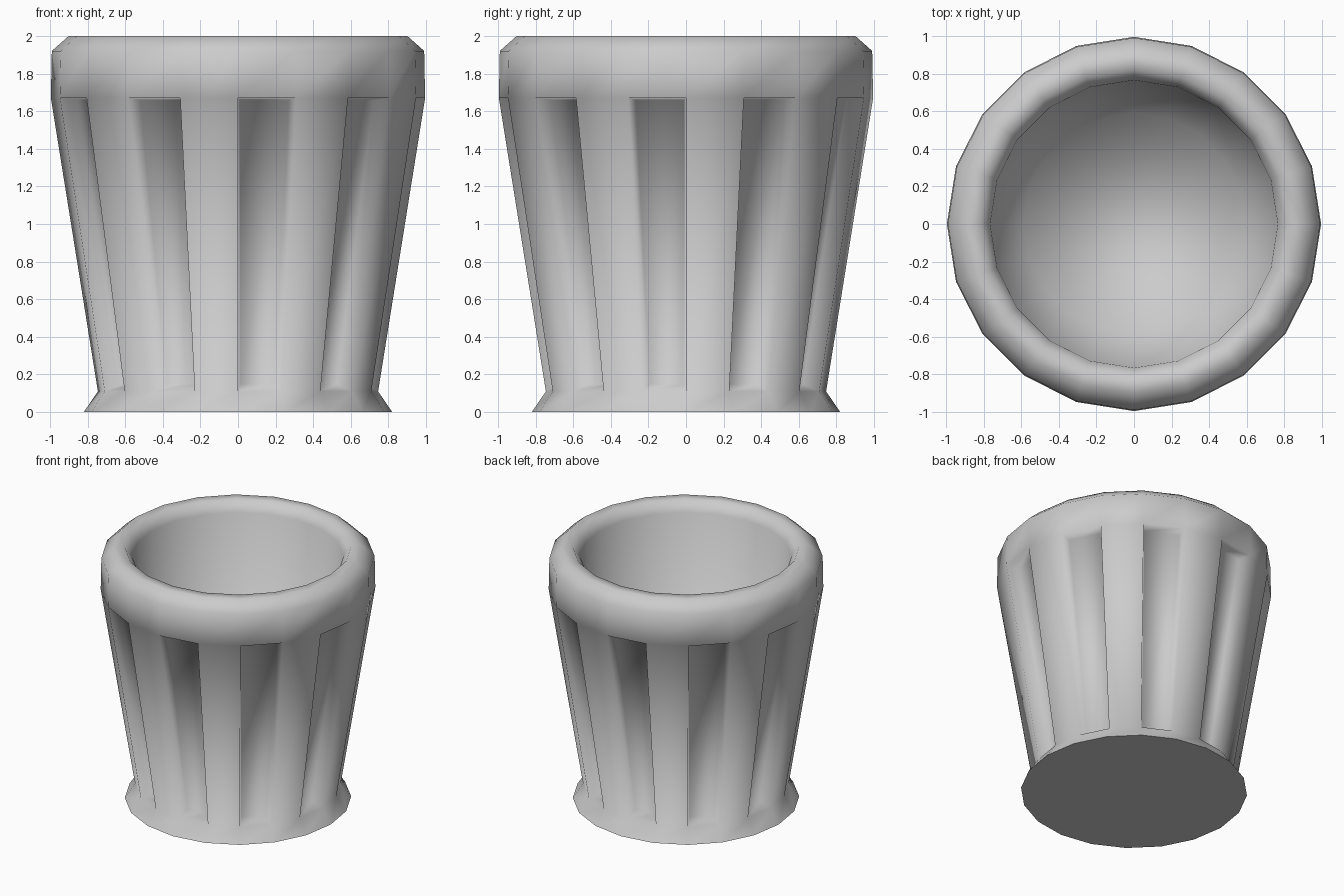
import bpy, bmesh
from math import cos, sin, radians

if "Cube" in bpy.data.objects:
    bpy.data.objects.remove(bpy.data.objects["Cube"])

SIDES = 20
# Profile (radius, height) from base, up the outside, over the rim, down to the inner floor
profile = [(0.82, 0.0), (0.745, 0.11), (0.995, 1.67), (0.99, 1.92), (0.90, 2.0),
           (0.82, 2.0), (0.765, 1.92), (0.59, 0.16)]

bm = bmesh.new()
rings = []
for r, z in profile:
    rings.append([bm.verts.new((r * cos(radians(18 * i)), r * sin(radians(18 * i)), z))
                  for i in range(SIDES)])

# Skin the rings; remember every other panel of the tapered wall for the flutes
flutes = []
for k in range(len(rings) - 1):
    a, b = rings[k], rings[k + 1]
    for i in range(SIDES):
        j = (i + 1) % SIDES
        f = bm.faces.new((a[i], a[j], b[j], b[i]))
        if k == 1 and i % 2 == 1:
            flutes.append(f)

# Underside and inner floor
bm.faces.new(rings[0][::-1])
bm.faces.new(rings[-1])
bm.normal_update()

# Sunken flutes around the wall
bmesh.ops.inset_individual(bm, faces=flutes, thickness=0.025, depth=-0.09,
                           use_even_offset=True)
bmesh.ops.recalc_face_normals(bm, faces=bm.faces[:])

mesh = bpy.data.meshes.new("fluted_cup")
bm.to_mesh(mesh)
bm.free()
cup = bpy.data.objects.new("fluted_cup", mesh)
bpy.context.collection.objects.link(cup)

# Smooth everywhere except the sharp base edge
bpy.context.view_layer.objects.active = cup
cup.select_set(True)
bpy.ops.object.shade_smooth_by_angle(angle=radians(88))
